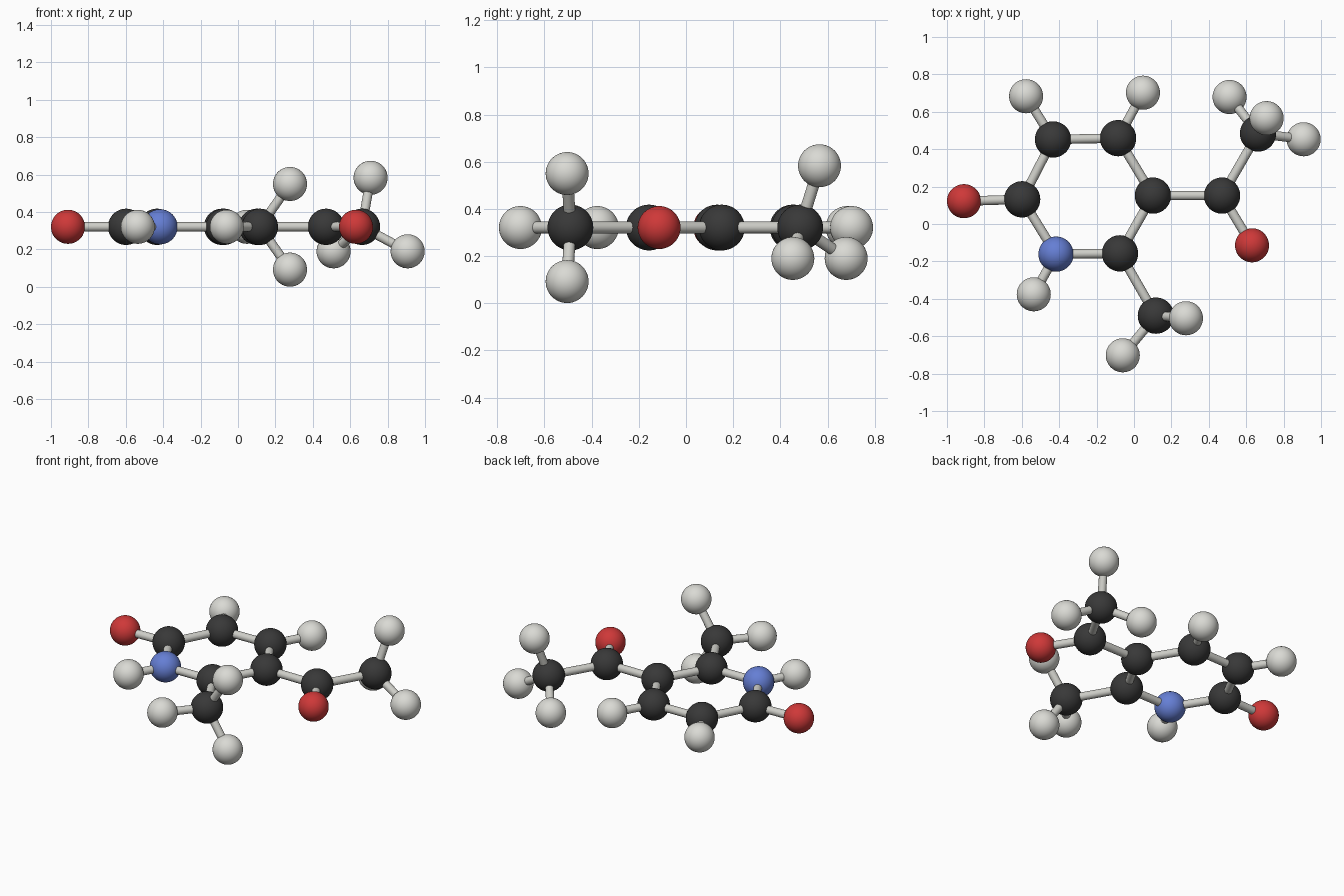
import bpy, bmesh
from mathutils import Vector, Matrix

if "Cube" in bpy.data.objects:
    bpy.data.objects.remove(bpy.data.objects["Cube"])


def material(name, rgb):
    m = bpy.data.materials.new(name)
    m.diffuse_color = (*rgb, 1)
    m.use_nodes = True
    m.node_tree.nodes["Principled BSDF"].inputs["Base Color"].default_value = m.diffuse_color
    return m


# material and radius of each element
KINDS = {
    "carbon": (material("charcoal", (0.04, 0.04, 0.04)), 0.097),
    "hydrogen": (material("pale grey", (0.70, 0.70, 0.66)), 0.091),
    "oxygen": (material("red", (0.62, 0.04, 0.04)), 0.091),
    "nitrogen": (material("blue", (0.13, 0.21, 0.66)), 0.094),
}
STICK = material("stick grey", (0.62, 0.62, 0.58))
STICK_RADIUS = 0.025
PLANE = 0.321   # height of the flat ring

# part name: (element, x, y, z)
ATOMS = {
    "ring_carbon_back_left": ("carbon", -0.433, 0.452, PLANE),
    "ring_carbon_back_right": ("carbon", -0.085, 0.459, PLANE),
    "ring_carbon_right": ("carbon", 0.101, 0.152, PLANE),
    "ring_carbon_front": ("carbon", -0.075, -0.157, PLANE),
    "ring_nitrogen": ("nitrogen", -0.417, -0.161, PLANE),
    "ring_carbon_left": ("carbon", -0.598, 0.132, PLANE),
    "left_oxygen": ("oxygen", -0.909, 0.122, PLANE),
    "hydrogen_back_left": ("hydrogen", -0.577, 0.683, PLANE),
    "hydrogen_back_right": ("hydrogen", 0.048, 0.702, PLANE),
    "nitrogen_hydrogen": ("hydrogen", -0.536, -0.376, PLANE),
    "side_carbon": ("carbon", 0.471, 0.152, PLANE),
    "side_oxygen": ("oxygen", 0.631, -0.114, PLANE),
    "side_end_carbon": ("carbon", 0.663, 0.484, PLANE),
    "side_hydrogen_left": ("hydrogen", 0.511, 0.679, 0.190),
    "side_hydrogen_up": ("hydrogen", 0.709, 0.566, 0.583),
    "side_hydrogen_right": ("hydrogen", 0.907, 0.453, 0.190),
    "front_carbon": ("carbon", 0.117, -0.490, PLANE),
    "front_hydrogen_left": ("hydrogen", -0.060, -0.702, PLANE),
    "front_hydrogen_up": ("hydrogen", 0.278, -0.504, 0.550),
    "front_hydrogen_down": ("hydrogen", 0.278, -0.504, 0.092),
}

RING = ["ring_carbon_back_left", "ring_carbon_back_right", "ring_carbon_right",
        "ring_carbon_front", "ring_nitrogen", "ring_carbon_left"]
BONDS = list(zip(RING, RING[1:] + RING[:1])) + [
    ("ring_carbon_left", "left_oxygen"),
    ("ring_carbon_back_left", "hydrogen_back_left"),
    ("ring_carbon_back_right", "hydrogen_back_right"),
    ("ring_nitrogen", "nitrogen_hydrogen"),
    ("ring_carbon_right", "side_carbon"),
    ("side_carbon", "side_oxygen"),
    ("side_carbon", "side_end_carbon"),
    ("ring_carbon_front", "front_carbon"),
]
BONDS += [("side_end_carbon", "side_hydrogen_" + s) for s in ("left", "up", "right")]
BONDS += [("front_carbon", "front_hydrogen_" + s) for s in ("left", "up", "down")]


def add_object(name, bm, mat, matrix):
    for f in bm.faces:
        f.smooth = len(f.verts) <= 4
    mesh = bpy.data.meshes.new(name)
    bm.to_mesh(mesh)
    bm.free()
    mesh.materials.append(mat)
    obj = bpy.data.objects.new(name, mesh)
    obj.matrix_world = matrix
    bpy.context.collection.objects.link(obj)


# balls
for name, (kind, x, y, z) in ATOMS.items():
    mat, radius = KINDS[kind]
    bm = bmesh.new()
    bmesh.ops.create_uvsphere(bm, u_segments=48, v_segments=24, radius=radius)
    add_object(name, bm, mat, Matrix.Translation((x, y, z)))

# sticks between ball centres
for a, b in BONDS:
    p, q = Vector(ATOMS[a][1:]), Vector(ATOMS[b][1:])
    d = q - p
    bm = bmesh.new()
    bmesh.ops.create_cone(bm, cap_ends=True, segments=24, radius1=STICK_RADIUS,
                          radius2=STICK_RADIUS, depth=d.length)
    turn = d.to_track_quat('Z', 'Y').to_matrix().to_4x4()
    add_object("stick_" + a + "_to_" + b, bm, STICK,
               Matrix.Translation((p + q) / 2) @ turn)
